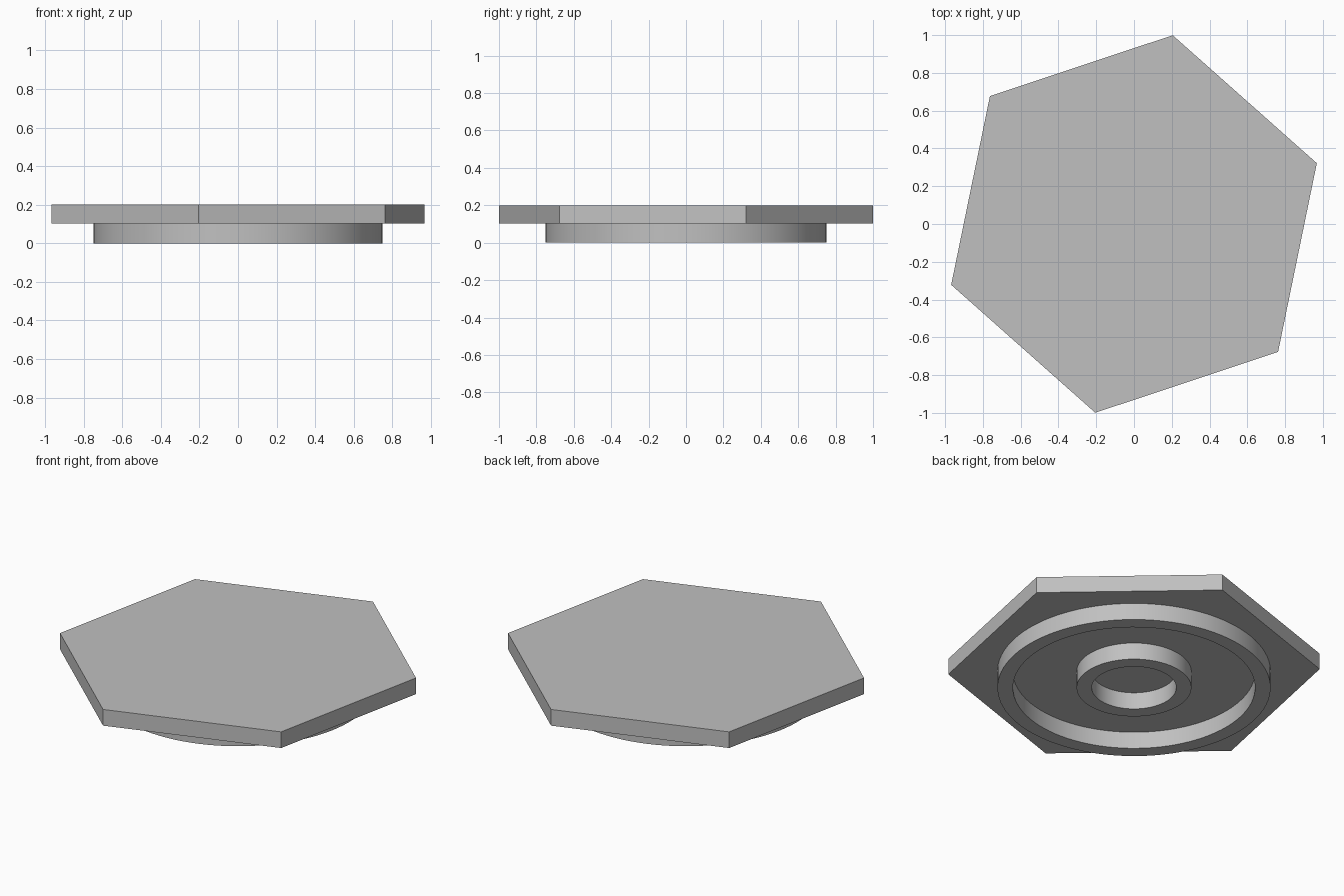
import bpy, bmesh, math

cube = bpy.data.objects.get("Cube")
if cube:
    bpy.data.objects.remove(cube, do_unlink=True)

PLATE_Z, TOP_Z = 0.102, 0.2

grey = bpy.data.materials.new("plain grey")
grey.use_nodes = True
colour = (0.53, 0.53, 0.53, 1)
grey.diffuse_color = colour
grey.node_tree.nodes["Principled BSDF"].inputs["Base Color"].default_value = colour


def add_object(name, bm):
    bmesh.ops.recalc_face_normals(bm, faces=bm.faces)
    mesh = bpy.data.meshes.new(name)
    bm.to_mesh(mesh)
    bm.free()
    mesh.materials.append(grey)
    obj = bpy.data.objects.new(name, mesh)
    bpy.context.collection.objects.link(obj)
    return obj


def circle(bm, radius, z, sides, turn=0.0):
    return [bm.verts.new((radius * math.cos(turn + math.tau * i / sides),
                          radius * math.sin(turn + math.tau * i / sides), z))
            for i in range(sides)]


def bridge(bm, a, b):
    for i in range(len(a)):
        j = (i + 1) % len(a)
        bm.faces.new((a[i], a[j], b[j], b[i]))


# Hexagonal top plate
bm = bmesh.new()
low, high = (circle(bm, 1.02, z, 6, math.radians(18.4)) for z in (PLATE_Z, TOP_Z))
bridge(bm, low, high)
bm.faces.new(low)
bm.faces.new(high)
add_object("hexagonal_plate", bm)


# Round walls under the plate, open where they meet it
def ring(name, outer, inner, sides=96):
    bm = bmesh.new()
    loops = [circle(bm, r, z, sides) for r, z in
             ((outer, PLATE_Z), (outer, 0), (inner, 0), (inner, PLATE_Z))]
    for a, b in zip(loops, loops[1:]):
        bridge(bm, a, b)
    obj = add_object(name, bm)
    # An open shell: make sure its rim faces down
    if min(obj.data.polygons, key=lambda p: p.center.z).normal.z > 0:
        obj.data.flip_normals()
    bpy.ops.object.select_all(action="DESELECT")
    obj.select_set(True)
    bpy.context.view_layer.objects.active = obj
    bpy.ops.object.shade_smooth_by_angle(angle=math.radians(30))


ring("outer_ring", 0.75, 0.665)
ring("inner_ring", 0.315, 0.232)
